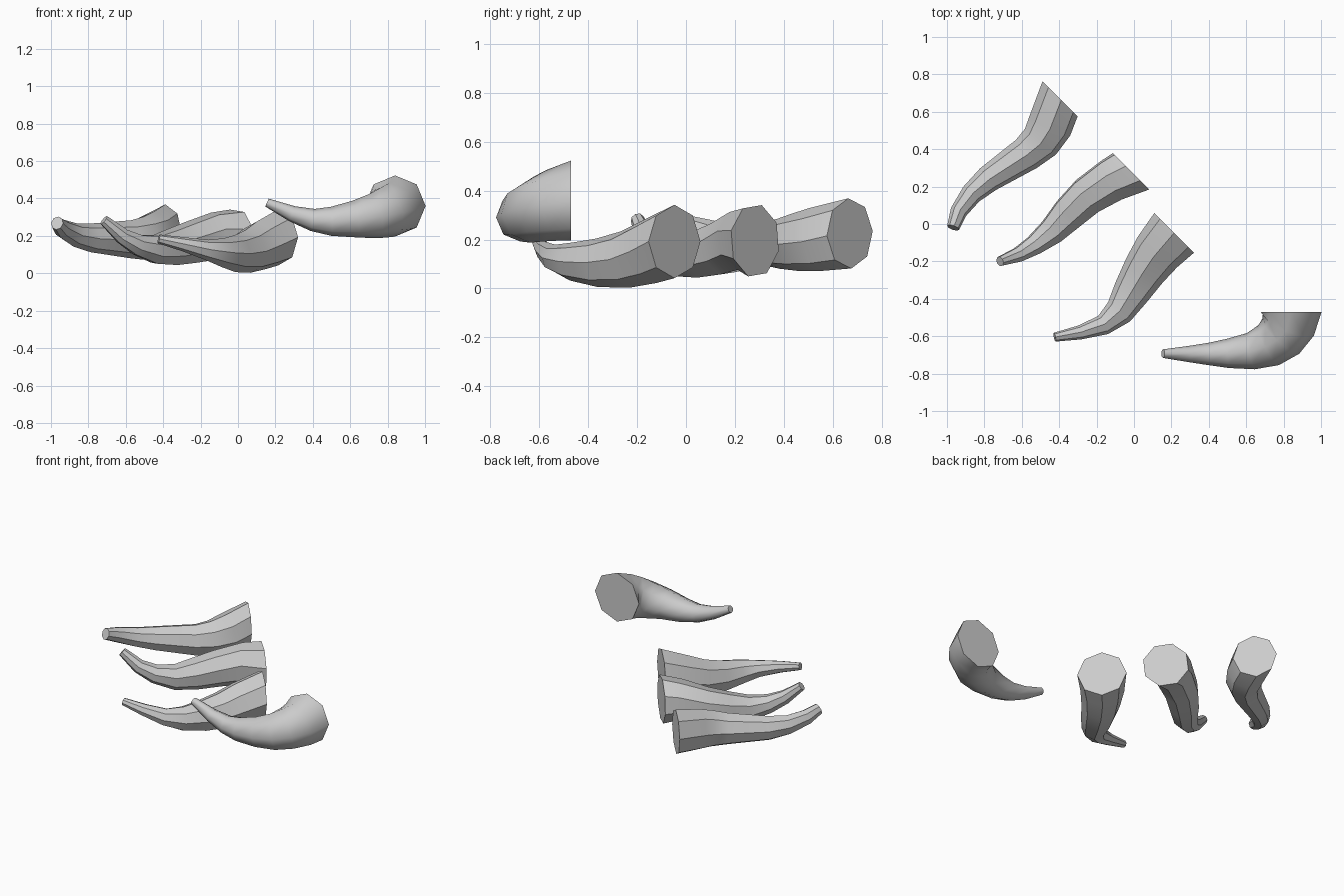
import bpy, bmesh, math
from mathutils import Vector

if "Cube" in bpy.data.objects:
    bpy.data.objects.remove(bpy.data.objects["Cube"])

SIDES = 8


def claw(name, path, base_dir, twist=0, tall=1.0, smooth=30):
    """Octagonal tapered tube along (x, y, z, radius) stations, base first."""
    bm = bmesh.new()
    pts = [Vector(p[:3]) for p in path]
    rings = []
    for i, p in enumerate(pts):
        if i == 0:
            t = Vector(base_dir).normalized()
        else:
            a = (p - pts[i - 1]).normalized()
            b = (pts[i + 1] - p).normalized() if i < len(pts) - 1 else a
            t = (a + b).normalized()
        side = t.cross(Vector((0, 0, 1))).normalized()
        up = side.cross(t)
        r = path[i][3]
        ring = []
        for k in range(SIDES):
            w = math.radians(twist) + k * math.tau / SIDES
            ring.append(bm.verts.new(p + side * (r * math.cos(w)) + up * (r * tall * math.sin(w))))
        rings.append(ring)
    for a, b in zip(rings, rings[1:]):
        for k in range(SIDES):
            n = (k + 1) % SIDES
            bm.faces.new((a[k], a[n], b[n], b[k]))
    bm.faces.new(rings[0])
    bm.faces.new(rings[-1])
    bmesh.ops.recalc_face_normals(bm, faces=bm.faces)
    mesh = bpy.data.meshes.new(name)
    bm.to_mesh(mesh)
    bm.free()
    ob = bpy.data.objects.new(name, mesh)
    bpy.context.collection.objects.link(ob)
    bpy.ops.object.select_all(action='DESELECT')
    ob.select_set(True)
    bpy.context.view_layer.objects.active = ob
    bpy.ops.object.shade_smooth_by_angle(angle=math.radians(smooth))
    return ob


# back left claw
claw("claw_outer", [
    (-.395, .67, .225, .133), (-.45, .525, .20, .121), (-.50, .44, .188, .108),
    (-.575, .375, .182, .094), (-.78, .24, .19, .072), (-.87, .16, .205, .058),
    (-.938, .065, .238, .046), (-.967, -.02, .268, .034)],
    (-1, -1, 0), twist=4, tall=1.08)

# middle claw
claw("claw_middle", [
    (-.015, .282, .195, .143), (-.12, .235, .20, .122), (-.25, .15, .165, .108),
    (-.35, .055, .14, .095), (-.44, -.04, .128, .076), (-.535, -.115, .152, .056),
    (-.62, -.165, .20, .042), (-.717, -.2, .285, .027)],
    (-1, -1, 0), twist=-16, tall=1.06)

# inner claw
claw("claw_inner", [
    (.215, -.047, .192, .150), (.125, -.15, .15, .133), (.055, -.25, .118, .117),
    (-.015, -.365, .105, .099), (-.08, -.47, .11, .078), (-.165, -.54, .125, .055),
    (-.29, -.58, .155, .038), (-.424, -.605, .184, .024)],
    (-1, -1, 0))

# separate hooked claw at the front right
claw("thumb_claw", [
    (.84, -.47, .36, .163), (.825, -.54, .34, .148), (.785, -.60, .325, .136),
    (.72, -.648, .305, .120), (.625, -.68, .29, .099), (.50, -.692, .278, .078),
    (.40, -.695, .285, .060), (.29, -.695, .318, .043), (.155, -.693, .378, .023)],
    (0, -1, 0), smooth=50)
